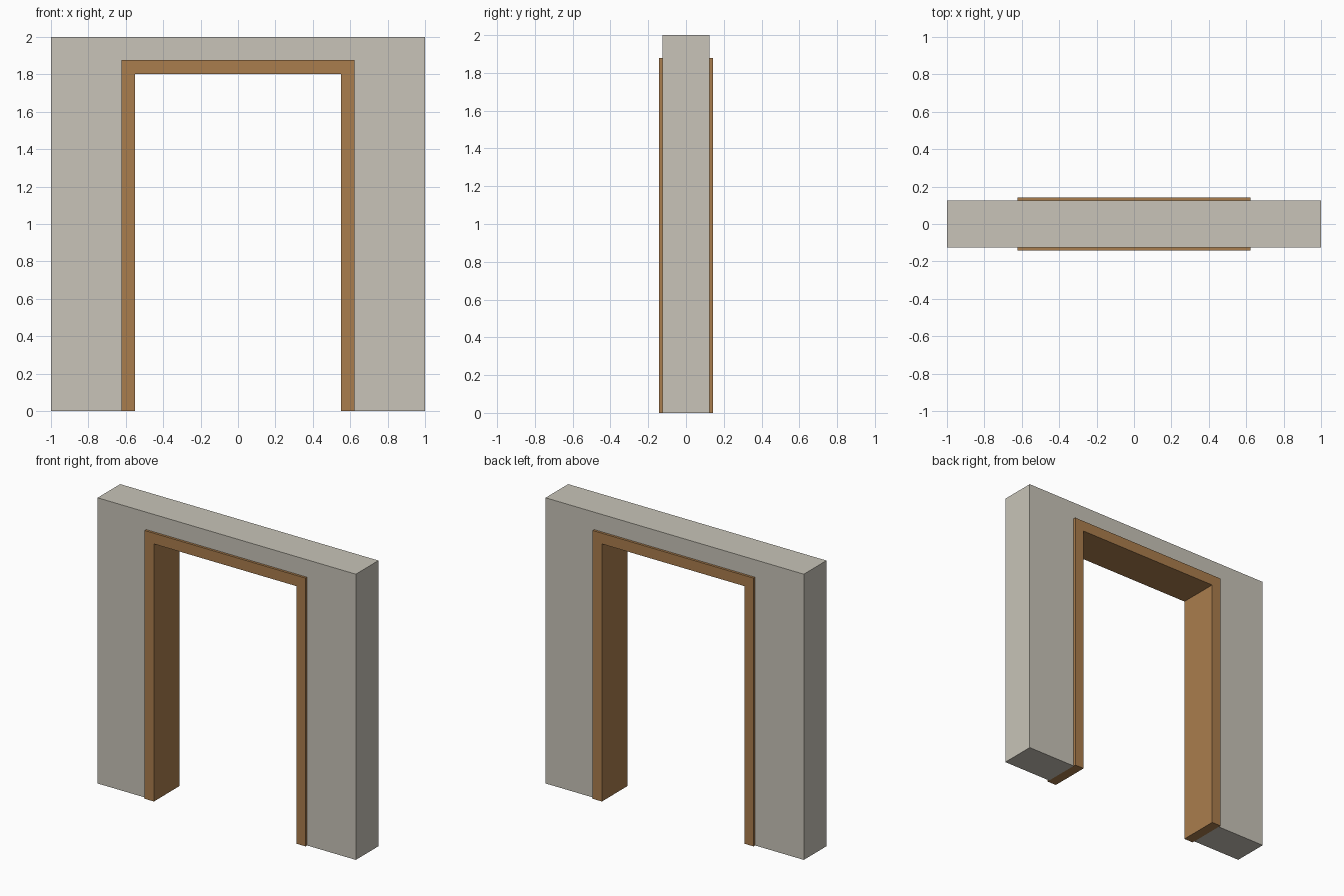
import bpy, bmesh

if "Cube" in bpy.data.objects:
    bpy.data.objects.remove(bpy.data.objects["Cube"])


def material(name, rgb):
    m = bpy.data.materials.new(name)
    m.diffuse_color = (*rgb, 1)
    m.use_nodes = True
    m.node_tree.nodes["Principled BSDF"].inputs["Base Color"].default_value = m.diffuse_color
    return m


def arch(name, outer_x, outer_z, inner_x, inner_z, depth, mat):
    """Upside-down U profile extruded along y, centred on y = 0."""
    profile = [(-outer_x, 0), (-inner_x, 0), (-inner_x, inner_z), (inner_x, inner_z),
               (inner_x, 0), (outer_x, 0), (outer_x, outer_z), (-outer_x, outer_z)]
    bm = bmesh.new()
    face = bm.faces.new([bm.verts.new((x, -depth / 2, z)) for x, z in profile])
    ext = bmesh.ops.extrude_face_region(bm, geom=[face])
    moved = [g for g in ext["geom"] if isinstance(g, bmesh.types.BMVert)]
    bmesh.ops.translate(bm, verts=moved, vec=(0, depth, 0))
    bmesh.ops.recalc_face_normals(bm, faces=bm.faces)
    mesh = bpy.data.meshes.new(name)
    bm.to_mesh(mesh)
    bm.free()
    mesh.materials.append(mat)
    obj = bpy.data.objects.new(name, mesh)
    bpy.context.collection.objects.link(obj)
    return obj


plaster = material("warm_grey_plaster", (0.578, 0.552, 0.479))
wood = material("brown_wood", (0.402, 0.205, 0.074))

# Wall with the doorway opening
arch("wall", 1.0, 2.0, 0.623, 1.878, 0.25, plaster)
# Wooden door frame lining the opening, slightly proud of both wall faces
arch("door_frame", 0.623, 1.878, 0.552, 1.803, 0.284, wood)
